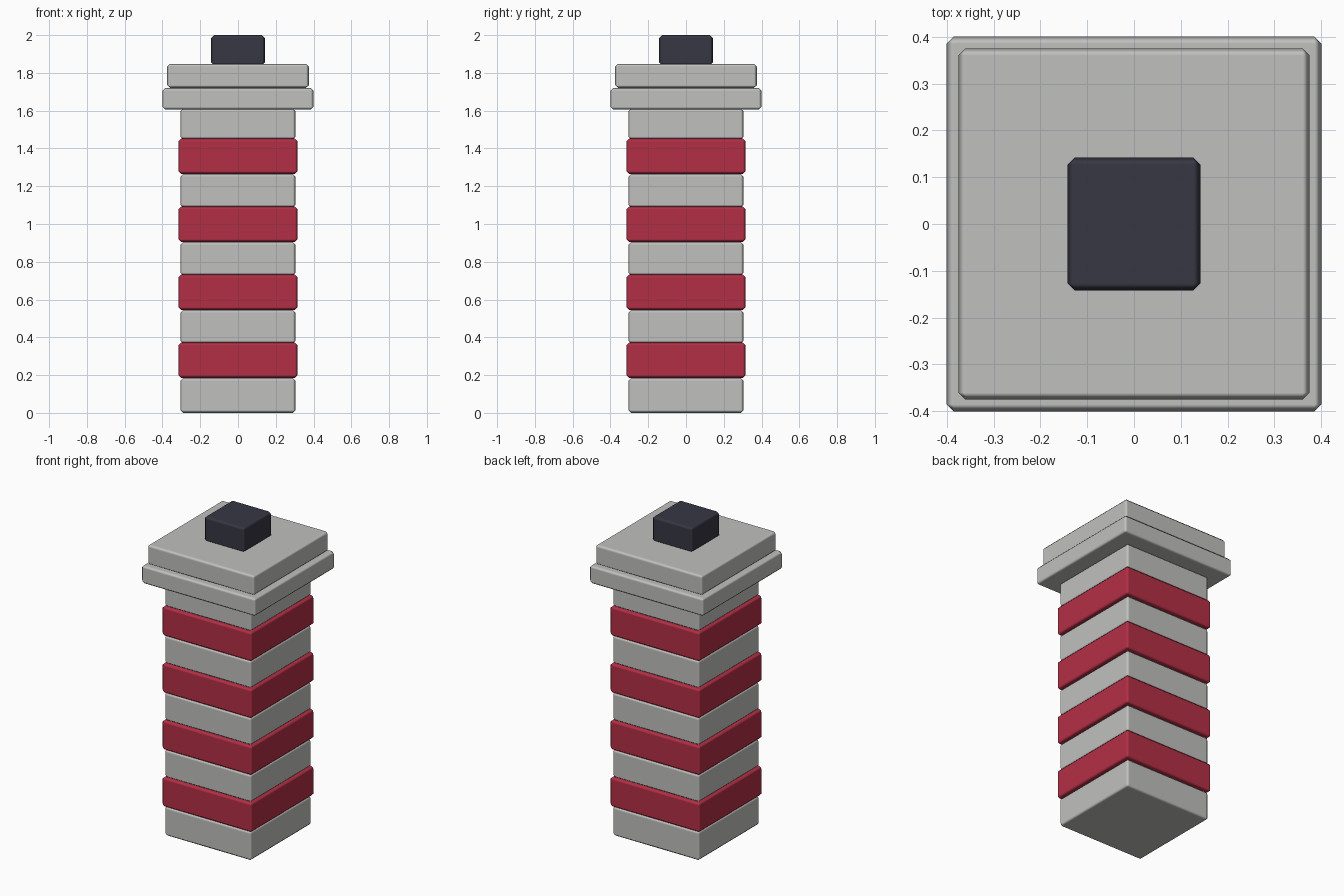
import bpy
from math import radians

cube = bpy.data.objects.get("Cube")
if cube:
    bpy.data.objects.remove(cube, do_unlink=True)


def material(name, colour):
    mat = bpy.data.materials.new(name)
    mat.use_nodes = True
    mat.diffuse_color = (*colour, 1)
    bsdf = next(n for n in mat.node_tree.nodes if n.type == 'BSDF_PRINCIPLED')
    bsdf.inputs["Base Color"].default_value = (*colour, 1)
    bsdf.inputs["Roughness"].default_value = 0.7
    return mat


def block(name, half, bottom, top, mat, bevel=0.015):
    """Square block with chamfered edges, spanning bottom to top."""
    bpy.ops.mesh.primitive_cube_add(size=1, location=(0, 0, (bottom + top) / 2))
    obj = bpy.context.object
    obj.name = name
    obj.scale = (2 * half, 2 * half, top - bottom)
    bpy.ops.object.transform_apply(location=False, rotation=False, scale=True)
    obj.data.materials.append(mat)
    bpy.ops.object.shade_smooth_by_angle(angle=radians(60))
    mod = obj.modifiers.new("chamfer", 'BEVEL')
    mod.width = bevel
    mod.segments = 1
    mod.harden_normals = True
    return obj


stone = material("pale grey stone", (0.53, 0.53, 0.52))
red = material("crimson band", (0.45, 0.028, 0.06))
dark = material("dark slate", (0.038, 0.038, 0.057))

# Shaft: alternating stone courses and slightly wider red bands
STEP = 0.36
for i in range(5):
    base = i * STEP
    block(f"stone_course_{i + 1}", 0.305, base + 0.008 * (i > 0),
          min(base + 0.185, 1.61), stone)
    if i < 4:
        block(f"red_band_{i + 1}", 0.316, base + 0.185, base + 0.372, red)

# Stepped cap
block("cap_lower_slab", 0.4, 1.605, 1.72, stone)
block("cap_upper_slab", 0.375, 1.72, 1.848, stone)

# Flue on top
block("flue", 0.142, 1.84, 2.0, dark)
